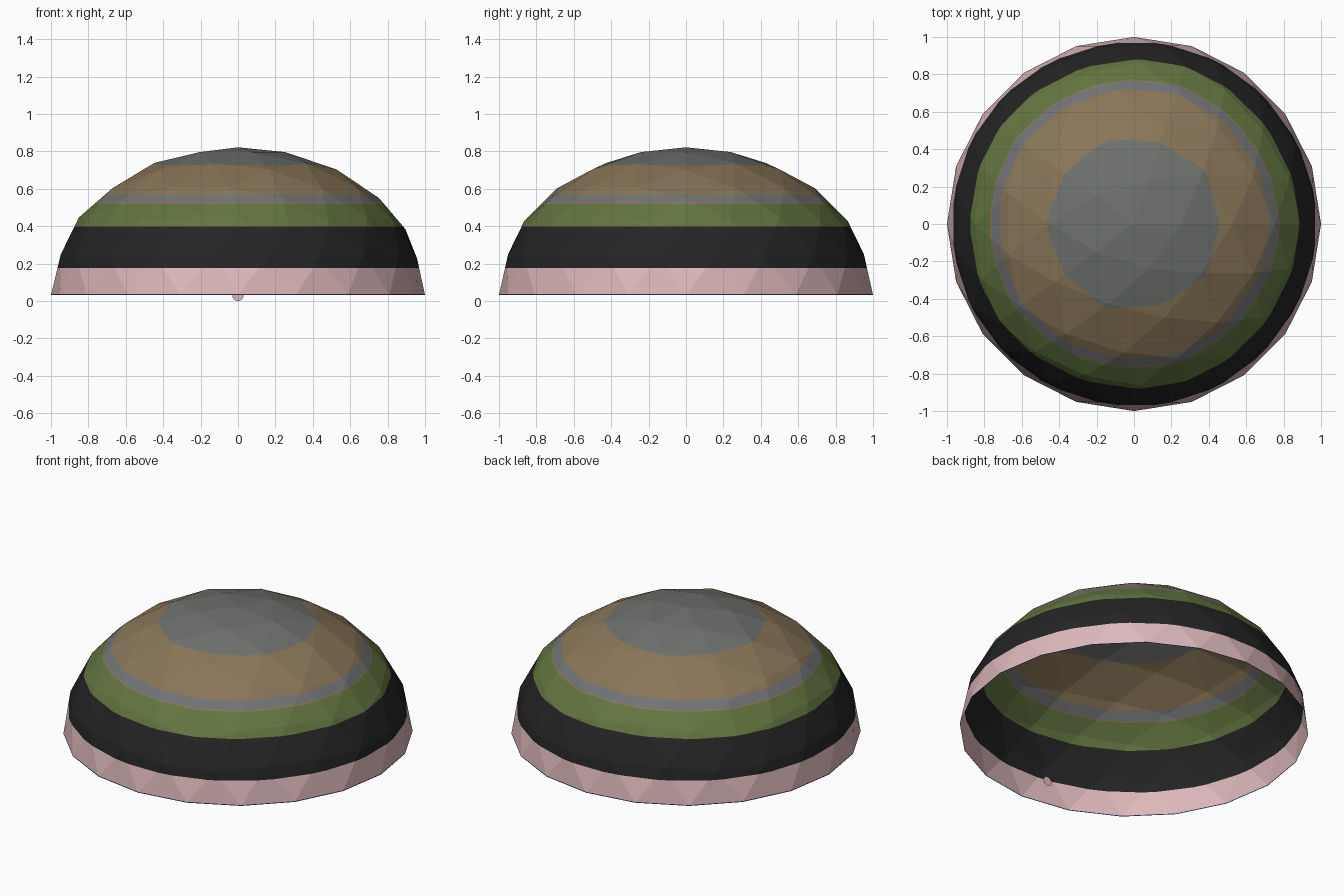
import bpy, bmesh, math
from mathutils import Matrix

if "Cube" in bpy.data.objects:
    bpy.data.objects.remove(bpy.data.objects["Cube"])

RIM, HEIGHT = 0.032, 0.79

def srgb(r, g, b):
    f = lambda c: c / 12.92 if c <= 0.04045 else ((c + 0.055) / 1.055) ** 2.4
    return (f(r / 255), f(g / 255), f(b / 255), 1)

def material(name, rgb):
    m = bpy.data.materials.new(name)
    m.diffuse_color = srgb(*rgb)
    m.use_nodes = True
    m.node_tree.nodes["Principled BSDF"].inputs["Base Color"].default_value = m.diffuse_color
    return m

mats = [material(n, c) for n, c in (
    ("rim blue", (62, 62, 135)), ("pale pink", (222, 185, 187)),
    ("black", (36, 36, 36)), ("moss green", (98, 117, 64)),
    ("brown", (137, 118, 88)), ("blue grey", (114, 115, 118)),
    ("top grey", (110, 113, 109)))]

# Colour bands: (upper height, material index), from the rim to the crown
BANDS = [(0.037, 0), (0.177, 1), (0.398, 2), (0.520, 3),
         (0.526, 4), (0.568, 5), (0.727, 4), (9, 6)]

def add_object(name, bm, materials):
    me = bpy.data.meshes.new(name)
    bm.to_mesh(me)
    bm.free()
    for m in materials:
        me.materials.append(m)
    ob = bpy.data.objects.new(name, me)
    bpy.context.collection.objects.link(ob)
    return ob

# Dome: open, flattened upper half of a faceted sphere
bm = bmesh.new()
bmesh.ops.create_icosphere(bm, subdivisions=3, radius=1)
bmesh.ops.delete(bm, geom=[v for v in bm.verts if v.co.z < -0.01], context='VERTS')
bmesh.ops.transform(bm, verts=bm.verts,
                    matrix=Matrix.Translation((0, 0, RIM)) @ Matrix.Diagonal((1, 1, HEIGHT, 1)))
# Cut the shell at each band edge, then colour the faces by height
for z, _ in BANDS[:-1]:
    bmesh.ops.bisect_plane(bm, geom=bm.verts[:] + bm.edges[:] + bm.faces[:],
                           dist=1e-5, plane_co=(0, 0, z), plane_no=(0, 0, 1))
for f in bm.faces:
    h = f.calc_center_median().z
    f.material_index = next(i for top, i in BANDS if h < top)
    f.smooth = False
add_object("dome_shell", bm, mats)

# Small flat upright disc hanging just below the rim, inside the front
bm = bmesh.new()
bmesh.ops.create_circle(bm, cap_ends=True, segments=16, radius=0.03)
bmesh.ops.transform(bm, verts=bm.verts,
                    matrix=Matrix.Translation((0, -0.77, 0.03)) @ Matrix.Rotation(math.pi / 2, 4, 'X'))
add_object("small_disc", bm, [mats[1]])
